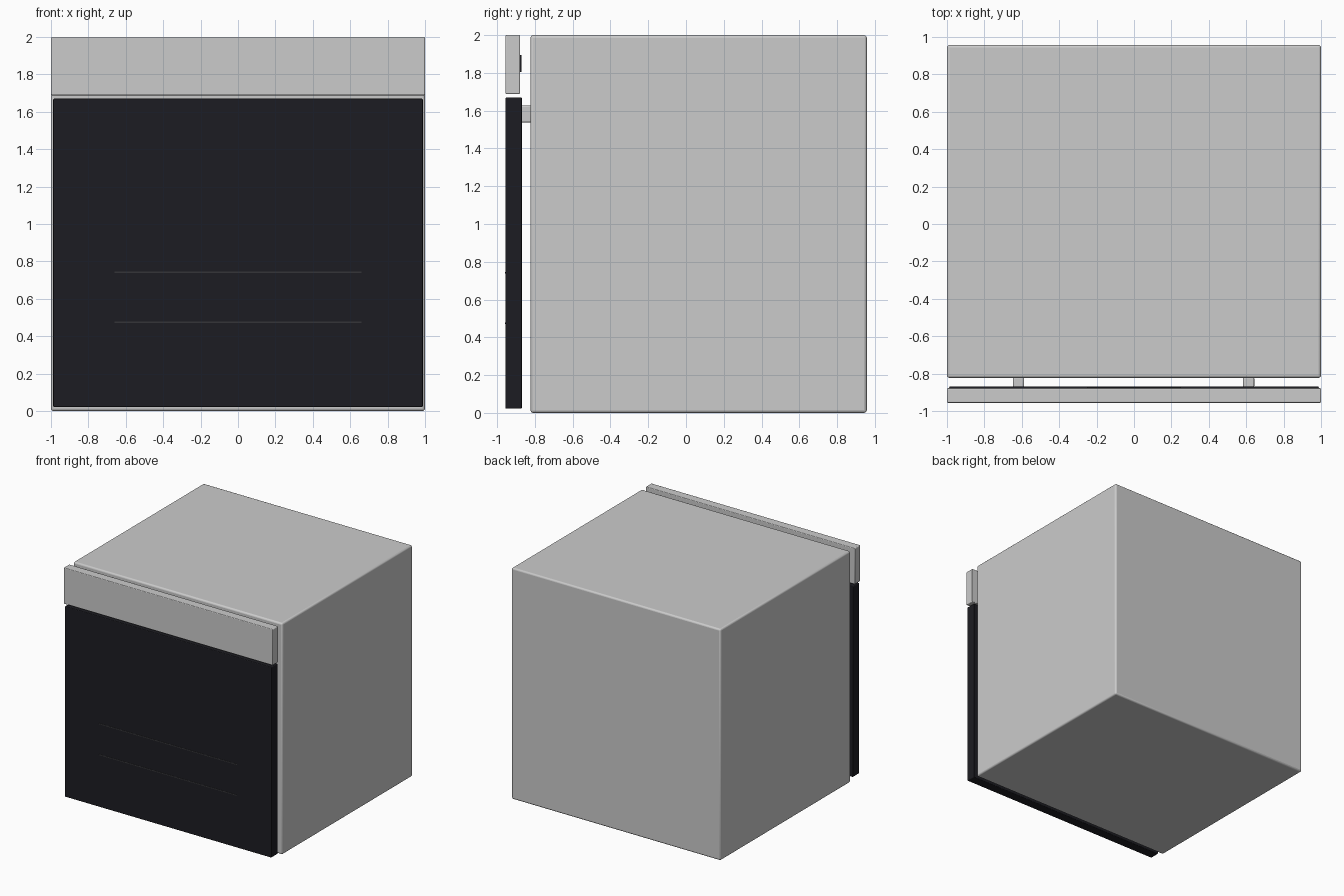
import bpy

if "Cube" in bpy.data.objects:
    bpy.data.objects.remove(bpy.data.objects["Cube"])


def material(name, rgb):
    m = bpy.data.materials.new(name)
    m.diffuse_color = (*rgb, 1)
    m.use_nodes = True
    m.node_tree.nodes["Principled BSDF"].inputs["Base Color"].default_value = m.diffuse_color
    return m


def box(name, x, y, z, bevel=0.0, mat=None):
    """Box from (min, max) ranges with rounded edges."""
    bpy.ops.mesh.primitive_cube_add(
        size=1, location=[(r[0] + r[1]) / 2 for r in (x, y, z)])
    ob = bpy.context.object
    ob.name = name
    ob.scale = [r[1] - r[0] for r in (x, y, z)]
    bpy.ops.object.transform_apply(location=False, rotation=False, scale=True)
    if bevel:
        mod = ob.modifiers.new("Bevel", 'BEVEL')
        mod.width = bevel
        mod.segments = 3
        bpy.ops.object.shade_smooth_by_angle()
    if mat:
        ob.data.materials.append(mat)
    return ob


black = material("black_glass", (0.012, 0.012, 0.016))
line_grey = material("dark_line", (0.035, 0.035, 0.04))

# Cabinet
box("cabinet", (-1, 1), (-0.823, 0.957), (0, 2), 0.014)

# Control panel, with its display on the inner face
box("control_panel", (-1, 1), (-0.956, -0.878), (1.688, 2), 0.006)
box("display", (-0.25, 0.25), (-0.88, -0.871), (1.805, 1.895), 0, black)

# Glass door
box("door", (-0.988, 0.988), (-0.956, -0.869), (0.022, 1.67), 0.006, black)

# Rack lines on the door
for i, z in enumerate((0.475, 0.742)):
    box(f"rack_line_{i}", (-0.66, 0.66), (-0.958, -0.95),
        (z - 0.004, z + 0.004), 0, line_grey)

# Door posts between the door and the cabinet
for side, cx in (("left", -0.617), ("right", 0.613)):
    box(f"door_post_{side}", (cx - 0.03, cx + 0.03), (-0.875, -0.818),
        (1.538, 1.628), 0.008)
